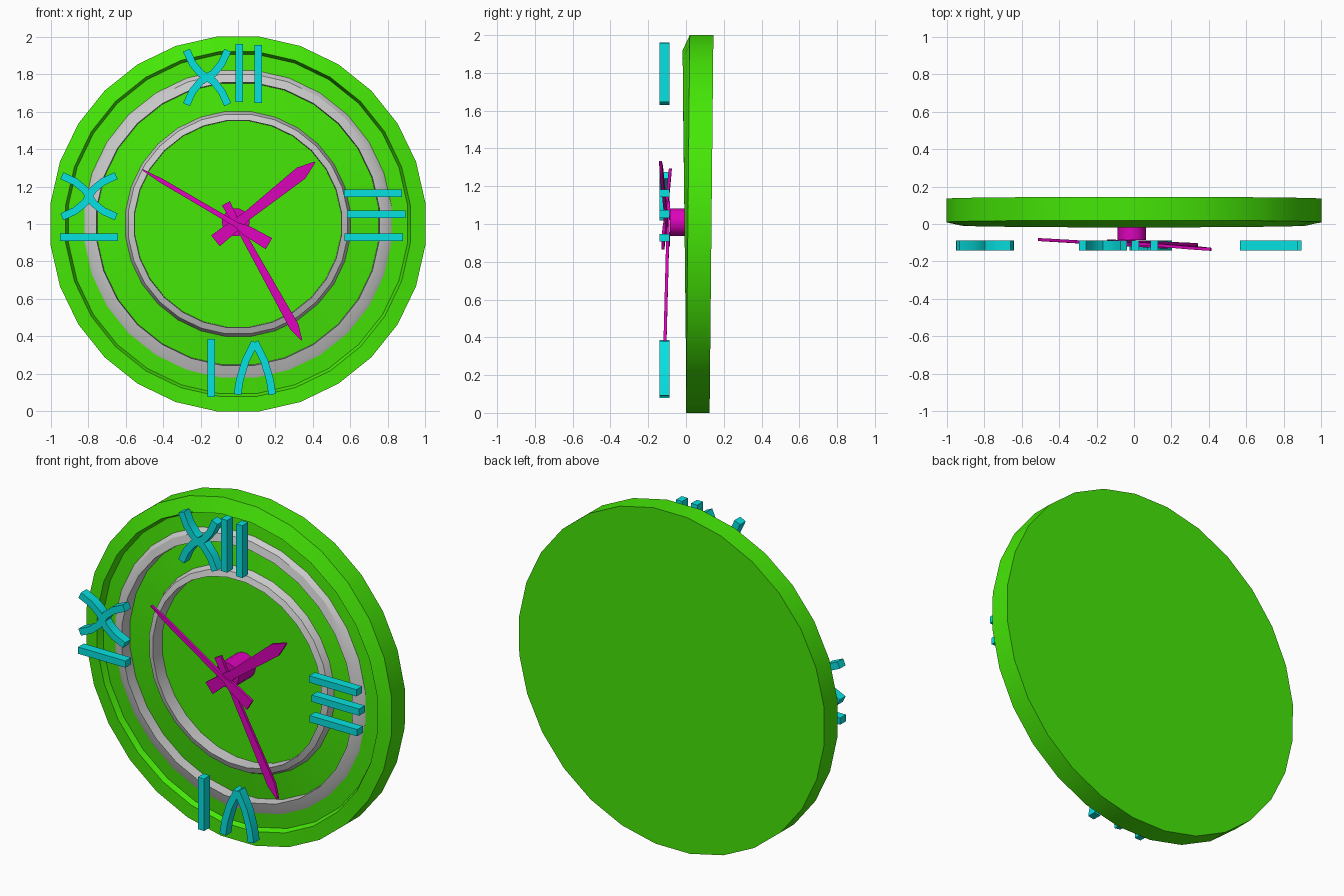
import bpy, bmesh
from math import sin, cos, tau, pi, hypot, radians
from mathutils import Vector

if "Cube" in bpy.data.objects:
    bpy.data.objects.remove(bpy.data.objects["Cube"])


def material(name, rgb):
    m = bpy.data.materials.new(name)
    m.diffuse_color = (*rgb, 1)
    m.use_nodes = True
    m.node_tree.nodes["Principled BSDF"].inputs["Base Color"].default_value = m.diffuse_color
    return m


GREEN = material("green", (0.06, 0.8, 0.002))
CYAN = material("cyan", (0.002, 0.75, 0.75))
MAGENTA = material("magenta", (0.72, 0.001, 0.5))
SIDES = 28


def finish(bm, name, mat=None):
    bmesh.ops.recalc_face_normals(bm, faces=bm.faces)
    me = bpy.data.meshes.new(name)
    bm.to_mesh(me)
    bm.free()
    ob = bpy.data.objects.new(name, me)
    bpy.context.collection.objects.link(ob)
    if mat:
        me.materials.append(mat)
    me.shade_smooth()
    me.set_sharp_from_angle(angle=radians(30))
    return ob


def lathe(name, profile, mat=None, closed=False, sides=SIDES, centre=(0, 1)):
    """Turn (radius, y, tilt) points about the y axis; tilt leans a loop in y."""
    bm = bmesh.new()
    loops = []
    for r, y, tilt in profile:
        loop = []
        for i in range(sides):
            a = tau * (i + 0.5) / sides
            z = r * cos(a)
            loop.append(bm.verts.new((centre[0] + r * sin(a), y + tilt * z, centre[1] + z)))
        loops.append(loop)
    pairs = list(zip(loops, loops[1:]))
    if closed:
        pairs.append((loops[-1], loops[0]))
    else:
        bm.faces.new(loops[0])
        bm.faces.new(loops[-1])
    for a, b in pairs:
        for i in range(sides):
            j = (i + 1) % sides
            bm.faces.new((a[i], a[j], b[j], b[i]))
    return finish(bm, name, mat)


def ribbon(name, stations, depth, mat):
    """Flat strip through (x, y, z, half width) stations, thick along y."""
    bm = bmesh.new()
    rings = []
    for i, (x, y, z, w) in enumerate(stations):
        p, q = stations[max(i - 1, 0)], stations[min(i + 1, len(stations) - 1)]
        dx, dz = q[0] - p[0], q[2] - p[2]
        n = Vector((-dz, 0, dx)) / hypot(dx, dz) * w
        d = Vector((0, depth / 2, 0))
        c = Vector((x, y, z))
        rings.append([bm.verts.new(v) for v in (c + n - d, c - n - d, c - n + d, c + n + d)])
    for a, b in zip(rings, rings[1:]):
        for i in range(4):
            j = (i + 1) % 4
            bm.faces.new((a[i], a[j], b[j], b[i]))
    bm.faces.new(rings[0])
    bm.faces.new(rings[-1])
    return finish(bm, name, mat)


def marker(name, pts):
    return ribbon(name, [(x, -0.114, z, 0.02) for x, z in pts], 0.054, CYAN)


def crossed(name, cx, cz, path):
    """Two mirrored curved strokes crossing at a centre."""
    for side, s in (("a", 1), ("b", -1)):
        marker(f"{name}_{side}", [(cx + s * x, cz + z) for x, z in path])


def hand(name, tail, tip, shape, depth=0.016):
    """Clock hand along tail -> tip, shape = (fraction, half width)."""
    a, b = Vector(tail), Vector(tip)
    ribbon(name, [(*a.lerp(b, t), w) for t, w in shape], depth, MAGENTA)


# Case: flat back, wall, leaning rim crest and a dial stepping down to the middle
R = 1 / cos(pi / SIDES)
lathe("clock_case", [(R, 0.135, 0.01), (R, 0.01, 0.01), (0.925, -0.008, -0.011),
                     (0.91, 0.03, 0), (0.8, 0.02, 0), (0.775, 0.065, 0),
                     (0.585, 0.04, 0), (0.57, 0.075, 0)], GREEN)

# Grey rings: gentle outer slope rising to a crest, then a steep inner wall
for name, inner, outer, floor, base in (("outer_dial_ring", 0.755, 0.825, 0.075, 0.022),
                                        ("inner_dial_ring", 0.552, 0.605, 0.085, 0.045)):
    w = outer - inner
    lathe(name, [(outer, base, 0), (outer - 0.3 * w, 0.005, -0.012), (inner + 0.06 * w, -0.008, -0.012),
                 (inner, floor, 0), (inner + 0.6 * w, floor, 0)], closed=True)

# Straight hour markers
bars = {
    "top_marker_bar_1": ((0.007, 1.65), (0.007, 1.96)),
    "top_marker_bar_2": ((0.107, 1.645), (0.107, 1.955)),
    "right_marker_bar_1": ((0.565, 1.163), (0.875, 1.163)),
    "right_marker_bar_2": ((0.582, 1.053), (0.893, 1.053)),
    "right_marker_bar_3": ((0.568, 0.928), (0.88, 0.928)),
    "left_marker_bar": ((-0.95, 0.928), (-0.64, 0.928)),
    "bottom_marker_bar": ((-0.144, 0.078), (-0.144, 0.387)),
}
for name, pts in bars.items():
    marker(name, pts)

# Curved hour markers
stroke = [(-0.11, 0.145), (-0.078, 0.075), (-0.035, 0.022),
          (0.035, -0.022), (0.078, -0.075), (0.11, -0.145)]
crossed("top_marker_cross", -0.165, 1.782, stroke)
crossed("left_marker_cross", -0.795, 1.148, [(-z, -x) for x, z in stroke])
for side, s in (("left", -1), ("right", 1)):
    marker(f"bottom_marker_arch_{side}",
           [(0.09 + s * x, z) for x, z in ((0.093, 0.09), (0.08, 0.17), (0.05, 0.27), (0.0, 0.37))])

# Centre spindle
lathe("spindle", [(0.075, 0.08, 0), (0.075, -0.085, 0)], MAGENTA, sides=14, centre=(-0.012, 1.01))

# Hands
hand("hour_hand", (-0.12, -0.092, 0.91), (0.41, -0.135, 1.33),
     ((0, 0.037), (0.24, 0.03), (0.3, 0.024), (0.86, 0.037), (1, 0.004)))
hand("minute_hand", (-0.065, -0.092, 1.11), (0.34, -0.111, 0.38),
     ((0, 0.024), (0.15, 0.018), (0.2, 0.016), (0.9, 0.026), (1, 0.003)))
hand("second_hand", (0.165, -0.122, 0.895), (-0.51, -0.083, 1.29),
     ((0, 0.034), (0.19, 0.028), (0.25, 0.014), (0.85, 0.012), (1, 0.003)))
